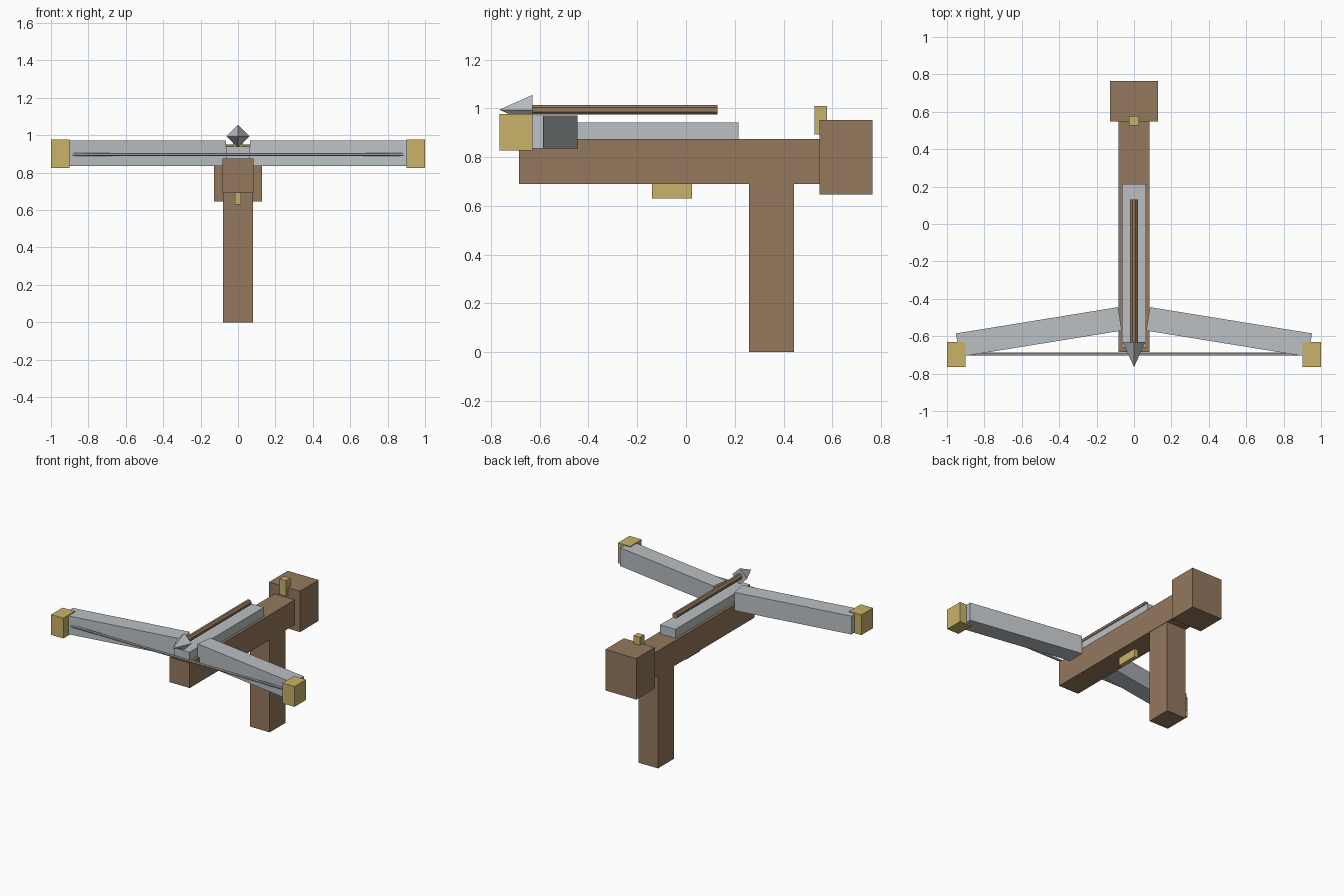
import bpy
import math
from mathutils import Matrix

cube = bpy.data.objects.get("Cube")
if cube:
    bpy.data.objects.remove(cube, do_unlink=True)


def material(name, rgb):
    mat = bpy.data.materials.new(name)
    mat.use_nodes = True
    color = (*rgb, 1)
    mat.diffuse_color = color
    mat.node_tree.nodes["Principled BSDF"].inputs["Base Color"].default_value = color
    return mat


wood = material("brown wood", (0.296, 0.19, 0.111))
steel = material("pale steel", (0.497, 0.53, 0.552))
brass = material("brass", (0.584, 0.445, 0.14))


def finish(name, mat):
    obj = bpy.context.object
    obj.name = obj.data.name = name
    obj.data.materials.append(mat)
    return obj


def box(name, x, y, z, mat, turn=0):
    """Box spanning the (low, high) ranges, turned about its own upright axis."""
    spans = (x, y, z)
    bpy.ops.mesh.primitive_cube_add(size=1, location=[(a + b) / 2 for a, b in spans])
    obj = finish(name, mat)
    size = Matrix.Diagonal([b - a for a, b in spans] + [1])
    obj.data.transform(Matrix.Rotation(turn, 4, 'Z') @ size)
    return obj


def rod(name, sides, r1, r2, length, centre, rotation, mat, roll=0):
    """Flat-sided rod or point; roll turns it about its own axis."""
    bpy.ops.mesh.primitive_cone_add(vertices=sides, radius1=r1, radius2=r2, depth=length,
                                    location=centre, rotation=rotation)
    obj = finish(name, mat)
    obj.data.transform(Matrix.Rotation(roll, 4, 'Z'))
    return obj


# Wooden frame
box("stock", (-0.083, 0.083), (-0.685, 0.56), (0.69, 0.875), wood)
box("butt_block", (-0.127, 0.127), (0.547, 0.765), (0.647, 0.951), wood)
box("grip", (-0.08, 0.08), (0.258, 0.443), (0, 0.7), wood)

# Rail, trigger and rear sight
box("rail", (-0.063, 0.063), (-0.66, 0.215), (0.87, 0.941), steel)
box("trigger", (-0.016, 0.016), (-0.14, 0.025), (0.63, 0.695), brass)
box("rear_sight", (-0.026, 0.026), (0.527, 0.578), (0.893, 1.01), brass)

# Bow limbs and their end caps, swept toward the front
for side, label in ((1, "left"), (-1, "right")):
    mid, half = side * 0.5085, 0.439
    box(label + "_limb", (mid - half, mid + half), (-0.641, -0.514), (0.835, 0.971),
        steel, turn=-side * math.radians(9.2))
    tip = side * 0.95
    box(label + "_limb_cap", (tip - 0.05, tip + 0.05), (-0.765, -0.63), (0.826, 0.977), brass)

# Bowstring
rod("bowstring", 8, 0.009, 0.009, 1.86, (0, -0.696, 0.898), (0, math.pi / 2, 0),
    steel, math.pi / 8)

# Bolt with a four-sided point facing forward
forward = (math.pi / 2, 0, 0)
rod("bolt_shaft", 8, 0.022, 0.022, 0.77, (0, -0.255, 0.994), forward, wood, math.pi / 8)
rod("bolt_point", 4, 0.061, 0, 0.135, (0, -0.6975, 0.994), forward, steel)
